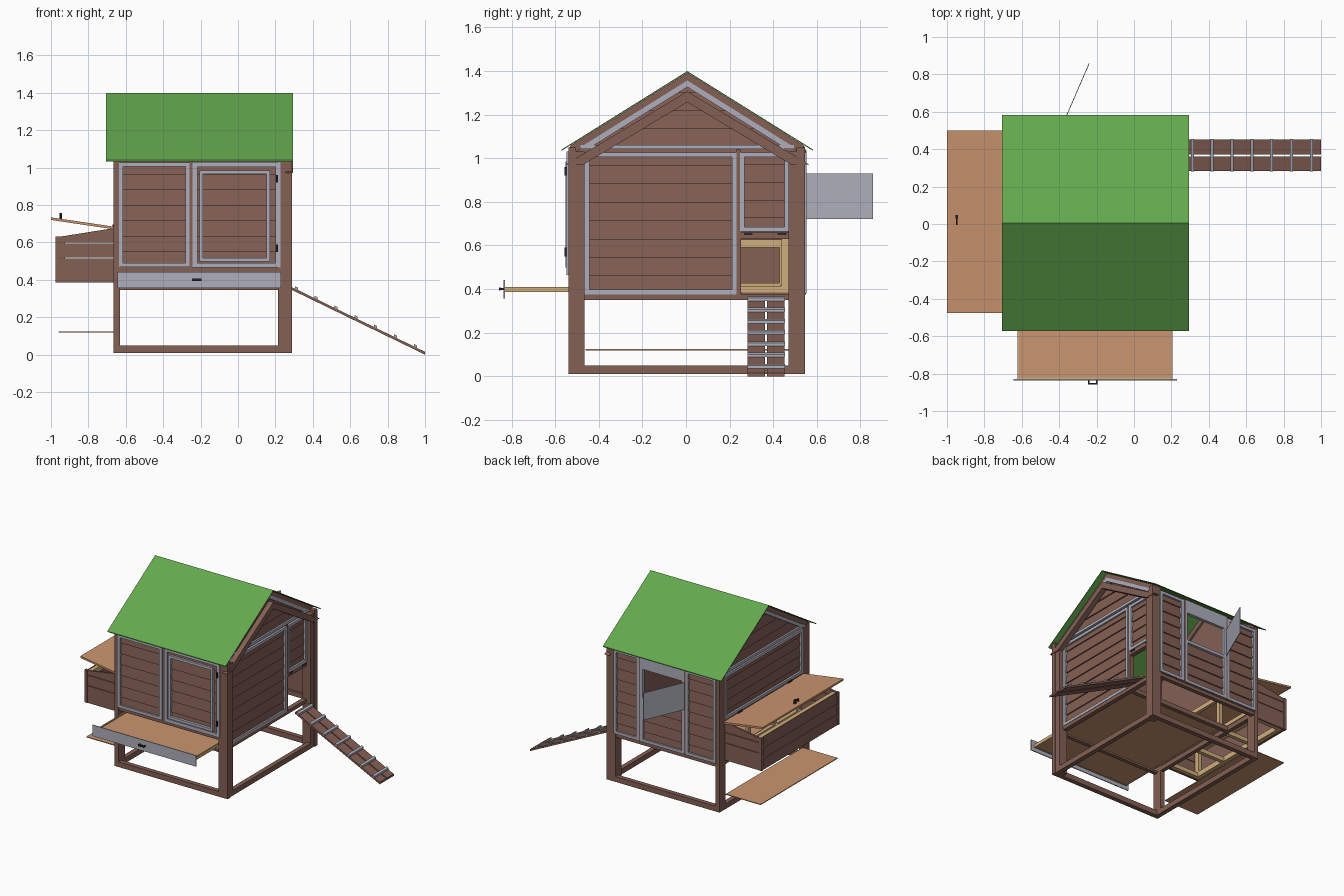
import bpy, bmesh, math

if "Cube" in bpy.data.objects:
    bpy.data.objects.remove(bpy.data.objects["Cube"])

def mat(name, r, g, b):
    m = bpy.data.materials.new(name)
    m.diffuse_color = (r, g, b, 1)
    m.use_nodes = True
    m.node_tree.nodes["Principled BSDF"].inputs["Base Color"].default_value = m.diffuse_color
    return m

BROWN = mat("brown stain", .23, .115, .088)
GRAY = mat("gray trim", .43, .43, .51)
GREEN = mat("green felt", .125, .39, .075)
ORANGE = mat("orange plywood", .60, .30, .16)
TAN = mat("raw timber", .63, .42, .20)
BLACK = mat("black metal", .02, .018, .022)

def hexa(bm, low, high):
    """Closed block from two matching quads."""
    v = [bm.verts.new(p) for p in list(low) + list(high)]
    for f in ((0, 1, 2, 3), (4, 7, 6, 5), (0, 4, 5, 1), (1, 5, 6, 2), (2, 6, 7, 3), (3, 7, 4, 0)):
        bm.faces.new([v[i] for i in f])

def finish(name, bm, m):
    bmesh.ops.recalc_face_normals(bm, faces=bm.faces[:])
    me = bpy.data.meshes.new(name)
    bm.to_mesh(me)
    bm.free()
    me.materials.append(m)
    ob = bpy.data.objects.new(name, me)
    bpy.context.collection.objects.link(ob)
    return ob

def add_box(bm, x0, x1, y0, y1, z0, z1):
    q = lambda z: [(x0, y0, z), (x1, y0, z), (x1, y1, z), (x0, y1, z)]
    hexa(bm, q(z0), q(z1))

def boxes(name, m, *list_of):
    bm = bmesh.new()
    for b in list_of:
        add_box(bm, *b)
    return finish(name, bm, m)

# Wall planes: axis, position, outward sign -> point (u along wall, d outward, z)
def wall(axis, pos, s):
    return (lambda u, d, z: (pos + s * d, u, z)) if axis == 'x' else (lambda u, d, z: (u, pos + s * d, z))

FRONT, BACK = wall('y', -.538, -1), wall('y', .543, 1)
RIGHT, LEFT = wall('x', .243, 1), wall('x', -.655, -1)
NEST = wall('x', -.972, -1)

def siding(name, w, z0, z1, span, h=.08):
    """Lapped boards: thick bottom edge, thin top edge; span(z) gives the u range."""
    bm = bmesh.new()
    n = max(1, round((z1 - z0) / h))
    for i in range(n):
        a, b = z0 + (z1 - z0) * i / n, z0 + (z1 - z0) * (i + 1) / n
        quads = []
        for z, d in ((a, 0), (b, -.009)):
            u0, u1 = span(z)
            quads.append([w(u0, -.016, z), w(u1, -.016, z), w(u1, d, z), w(u0, d, z)])
        hexa(bm, *quads)
    return finish(name, bm, BROWN)

def frame(name, w, u0, u1, z0, z1, t=.022, d0=-.012, d1=.01, m=GRAY):
    bm = bmesh.new()
    for a, b, c, e in ((u0, u0 + t, z0, z1), (u1 - t, u1, z0, z1),
                       (u0 + t, u1 - t, z0, z0 + t), (u0 + t, u1 - t, z1 - t, z1)):
        hexa(bm, [w(a, d0, c), w(b, d0, c), w(b, d1, c), w(a, d1, c)],
             [w(a, d0, e), w(b, d0, e), w(b, d1, e), w(a, d1, e)])
    return finish(name, bm, m)

C = .006  # ridge line y
def pitched(name, m, x0, x1, top, thick, half_top, half_low, slope=.624):
    """Pair of sloping members meeting at the ridge."""
    bm = bmesh.new()
    for s in (-1, 1):
        zt, zl = top - slope * half_top, top - thick - slope * half_low
        q = lambda x: [(x, C, top), (x, C + s * half_top, zt), (x, C + s * half_low, zl), (x, C, top - thick)]
        hexa(bm, q(x0), q(x1))
    return finish(name, bm, m)

# Roof and gable members
pitched("roof", GREEN, -.705, .295, 1.40, .006, .577, .577)
pitched("open_rafter", BROWN, .255, .294, 1.307, .05, .56, .478, .6)
for side, x0, x1, g0, g1 in (("right", .21, .25, .235, .255), ("left", -.66, -.625, -.667, -.645)):
    pitched(side + "_gable_edge", BROWN, x0, x1, 1.393, .045, .535, .535)
    pitched(side + "_gable_trim", GRAY, g0, g1, 1.357, .03, .485, .445)
    boxes(side + "_gable_sill_trim", GRAY, (g0, g1, C - .49, C + .49, 1.042, 1.062))
gable = lambda z: (C - (1.388 - z) / .624, C + (1.388 - z) / .624)
siding("right_gable_boards", RIGHT, 1.05, 1.385, gable)
siding("left_gable_boards", LEFT, 1.05, 1.385, gable)

# Corner posts
boxes("right_posts", BROWN, (.215, .29, -.54, -.505, .01, 1.05), (.215, .285, -.505, -.465, .01, 1.03),
      (.215, .29, .508, .545, .01, 1.05), (.215, .285, .47, .508, .01, 1.03))
boxes("left_posts", BROWN, (-.665, -.63, -.54, -.465, .01, 1.05), (-.665, -.63, .47, .545, .01, 1.05))

# Ground and floor rails
boxes("ground_rails", BROWN, (-.63, .215, -.54, -.505, .01, .05), (-.63, .215, .51, .545, .01, .05),
      (.25, .285, -.465, .47, .01, .05), (-.665, -.63, -.465, .47, .01, .05))
boxes("floor_rails", BROWN, (-.63, .215, .51, .54, .35, .385), (.215, .25, -.465, .47, .35, .378),
      (-.66, -.63, -.465, .47, .35, .385), (-.63, .215, .225, .255, .35, .385),
      (-.63, .215, -.535, -.505, .44, .47), (-.63, .215, -.53, -.50, .345, .36))

# Front wall: fixed panel and hinged door
siding("front_boards", FRONT, .465, 1.045, lambda z: (-.64, .225))
frame("front_panel_trim", FRONT, -.637, -.26, .468, 1.027)
frame("front_door_trim", FRONT, -.242, .226, .465, 1.03, .026)
frame("front_door_inner_trim", FRONT, -.206, .172, .498, .985, .02, -.012, .014)
boxes("front_mullion", BROWN, (-.26, -.242, -.54, -.51, .465, 1.04))
boxes("front_door_hinges", BLACK, *[(.203, .214, -.558, -.545, z - .02, z + .02) for z in (.94, .57)])

# Right wall: large panel, small panel, pop hole
siding("right_boards", RIGHT, .375, 1.05, lambda z: (-.5, .24))
siding("right_small_boards", RIGHT, .645, 1.05, lambda z: (.24, .51))
frame("right_panel_trim", RIGHT, -.465, .232, .376, 1.027)
frame("right_small_panel_trim", RIGHT, .247, .474, .663, 1.027)
boxes("pop_hole_surround", BROWN, (.215, .248, .229, .252, .375, 1.04), (.215, .248, .245, .475, .63, .662))
boxes("pop_hole_hinges", BLACK, (.246, .252, .265, .305, .648, .657), (.246, .252, .42, .46, .648, .657))

# Back wall: two tall panels, window bay in the middle
siding("back_right_boards", BACK, .375, 1.045, lambda z: (0, .225))
siding("back_left_boards", BACK, .375, 1.045, lambda z: (-.64, -.37))
siding("back_middle_boards", BACK, .375, .70, lambda z: (-.37, 0))
frame("back_right_trim", BACK, .012, .226, .38, 1.027)
frame("back_left_trim", BACK, -.637, -.382, .38, 1.027)
frame("window_lower_trim", BACK, -.37, 0, .38, .72)
boxes("back_mullions", BROWN, (-.382, -.37, .515, .55, .375, 1.04), (0, .012, .515, .55, .375, 1.04))
boxes("window_header", GRAY, (-.37, 0, .53, .553, .935, 1.035))
boxes("window_side_trim", GRAY, (-.37, -.35, .53, .553, .72, .94), (-.02, 0, .53, .553, .72, .94))
flap = boxes("window_flap", GRAY, (0, .332, -.002, .002, .722, .93))
flap.location = (-.372, .553, 0)
flap.rotation_euler.z = math.atan2(.305, .132)

# Left wall above the nest opening
siding("left_boards", LEFT, .675, 1.05, lambda z: (-.5, .51))
frame("left_panel_trim", LEFT, -.465, .474, .69, 1.03)
boxes("nest_opening_frame", TAN, (-.65, -.625, -.465, .47, .64, .675), (-.65, -.625, -.465, .47, .385, .415),
      *[(-.65, -.625, y - .017, y + .017, .41, .645) for y in (-.45, -.15, .16, .455)])

# Nest box: lapped outer side, sloping ends, timber lining frame
Y0, Y1 = -.46, .478
siding("nest_outer_boards", NEST, .385, .63, lambda z: (Y0, Y1))
bm = bmesh.new()
for y in (Y0, Y1 - .014):
    for a, b, b2 in ((.385, .515, .515), (.519, .595, .595), (.599, .63, .677)):
        q = lambda za, zb: [(-.956, y, za), (-.66, y, zb), (-.66, y + .014, zb), (-.956, y + .014, za)]
        hexa(bm, q(a, a), q(b, b2))
finish("nest_end_boards", bm, BROWN)
boxes("nest_corner_battens", BROWN, (-.975, -.95, Y0 - .003, Y0 + .02, .385, .632),
      (-.975, -.95, Y1 - .02, Y1 + .003, .385, .632))
boxes("nest_lining_frame", TAN, (-.956, -.925, Y0 + .015, Y1 - .015, .59, .628),
      (-.956, -.925, Y0 + .015, Y1 - .015, .388, .428),
      (-.956, -.925, Y0 + .015, Y0 + .05, .42, .6), (-.956, -.925, Y1 - .05, Y1 - .015, .42, .6),
      *[(-.93, -.645, y - .015, y + .015, .388, .42) for y in (Y0 + .03, -.15, .16, Y1 - .03)])
boxes("nest_floor_board", ORANGE, (-.96, -.665, -.46, .47, .118, .124))
bm = bmesh.new()
q = lambda dz: [(-1, -.475, .72 + dz), (-.662, -.475, .67 + dz), (-.662, .5, .67 + dz), (-1, .5, .72 + dz)]
hexa(bm, q(0), q(.014))
finish("nest_lid", bm, ORANGE)
boxes("nest_lid_handle", BLACK, (-.953, -.943, -.005, .035, .742, .75), (-.955, -.941, .03, .048, .722, .756),
      (-.952, -.944, -.005, .003, .722, .75))
boxes("nest_lid_hinges", BLACK, *[(-.672, -.664, y - .025, y + .025, .672, .695) for y in (-.3, .3)])

# Slide-out dropping tray
boxes("tray_floor", ORANGE, (-.615, .197, -.82, .225, .388, .402))
boxes("tray_edges", TAN, (-.624, -.615, -.83, .225, .386, .41), (.197, .206, -.83, .225, .386, .41),
      (-.615, .197, -.83, -.82, .386, .41))
boxes("tray_front", GRAY, (-.645, .231, -.837, -.83, .357, .441))
boxes("tray_handle", BLACK, (-.245, -.195, -.857, -.85, .394, .408),
      (-.245, -.238, -.852, -.835, .396, .406), (-.202, -.195, -.852, -.835, .396, .406))

# Ramp: two planks with cross slats
def on_ramp(bm, xa, xb, y0, y1, lo, hi):
    z = lambda x: .352 - (x - .29) * .345 / .71
    q = lambda d: [(xa, y0, z(xa) + d), (xb, y0, z(xb) + d), (xb, y1, z(xb) + d), (xa, y1, z(xa) + d)]
    hexa(bm, q(lo), q(hi))

bm = bmesh.new()
on_ramp(bm, .285, 1.0, .283, .362, -.007, .008)
on_ramp(bm, .285, 1.0, .371, .452, -.007, .008)
finish("ramp_planks", bm, BROWN)
bm = bmesh.new()
for i in range(7):
    x = .312 + .106 * i
    on_ramp(bm, x - .008, x + .008, .281, .454, .008, .021)
finish("ramp_slats", bm, GRAY)
